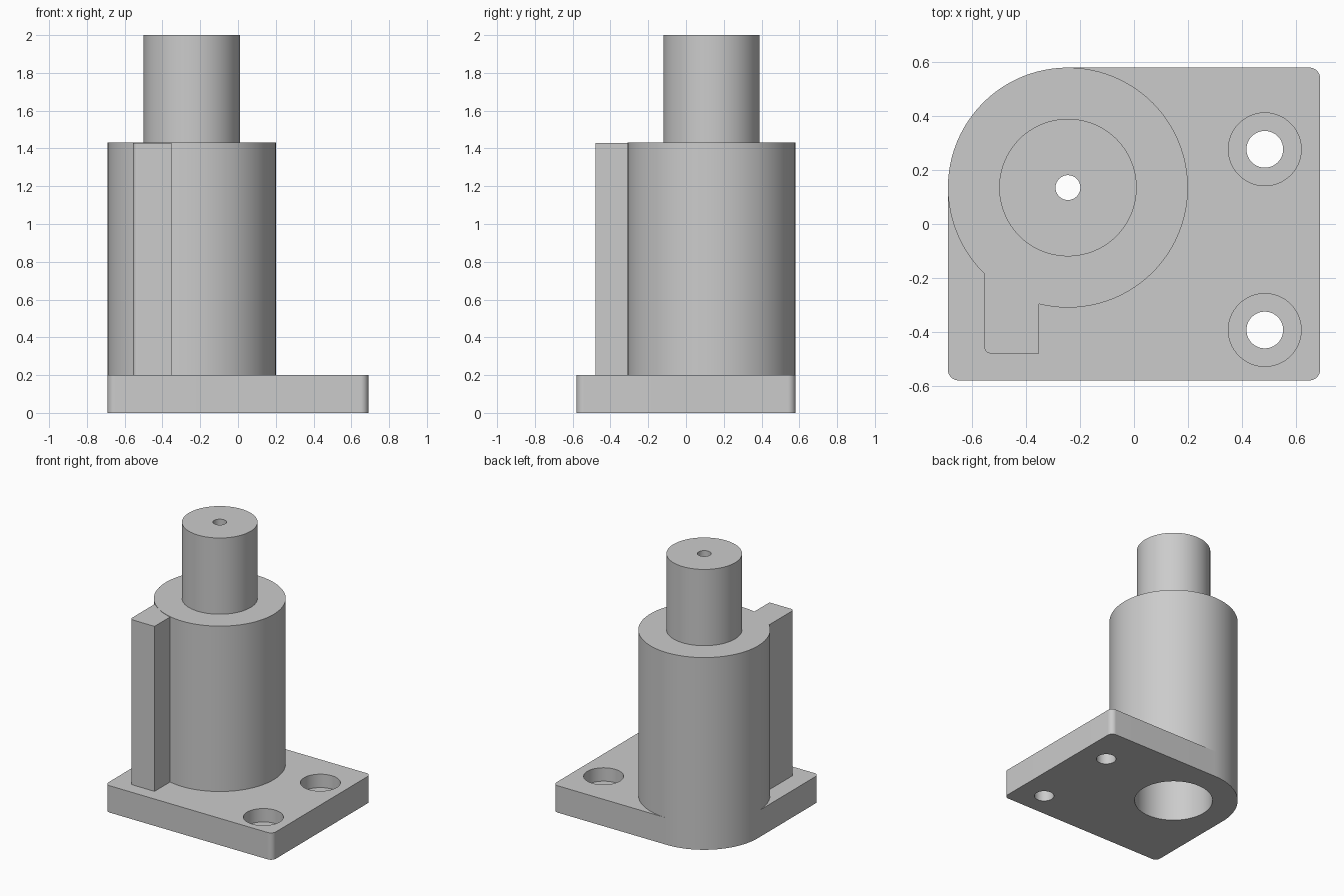
import bpy, bmesh, math
from mathutils import Vector

cube = bpy.data.objects.get("Cube")
if cube:
    bpy.data.objects.remove(cube, do_unlink=True)

SEGMENTS = 96
AXIS = Vector((-0.245, 0.135, 0))      # centre line of the column
BODY_R, BORE_R = 0.445, 0.27
PLATE_TOP, BODY_TOP = 0.2, 1.432

steel = bpy.data.materials.new("grey steel")
steel.use_nodes = True
grey = (0.6, 0.6, 0.6, 1)
steel.diffuse_color = grey
steel.node_tree.nodes["Principled BSDF"].inputs["Base Color"].default_value = grey


def finish(name, bm):
    bmesh.ops.recalc_face_normals(bm, faces=bm.faces)
    mesh = bpy.data.meshes.new(name)
    bm.to_mesh(mesh)
    bm.free()
    mesh.materials.append(steel)
    obj = bpy.data.objects.new(name, mesh)
    bpy.context.collection.objects.link(obj)
    return obj


def rounded_prism(name, corners, z0, z1):
    """Extrude a rectangle given as counter-clockwise (x, y, radius) corners from lower left."""
    bm = bmesh.new()
    verts = []
    for i, (x, y, r) in enumerate(corners):
        sx, sy = ((1, 1), (-1, 1), (-1, -1), (1, -1))[i]
        steps = SEGMENTS // 4 if r else 0
        for k in range(steps + 1):
            a = math.pi + i * math.pi / 2 + (k / steps * math.pi / 2 if steps else 0)
            verts.append(bm.verts.new((x + r * (sx + math.cos(a)), y + r * (sy + math.sin(a)), z0)))
    base = bm.faces.new(verts)
    top = bmesh.ops.extrude_face_region(bm, geom=[base], use_keep_orig=True)["geom"]
    bmesh.ops.translate(bm, vec=(0, 0, z1 - z0),
                        verts=[v for v in top if isinstance(v, bmesh.types.BMVert)])
    return finish(name, bm)


def lathe(name, profile, centre):
    """Revolve (radius, z) points about a vertical axis."""
    bm = bmesh.new()
    rings = [[bm.verts.new((centre[0] + r * math.cos(math.tau * k / SEGMENTS),
                            centre[1] + r * math.sin(math.tau * k / SEGMENTS), z))
              for k in range(SEGMENTS)] for r, z in profile]
    for low, high in zip(rings, rings[1:]):
        for k in range(SEGMENTS):
            n = (k + 1) % SEGMENTS
            bm.faces.new((low[k], low[n], high[n], high[k]))
    return finish(name, bm), rings


def cut_hole(target, centre, radius, z0, z1):
    bm = bmesh.new()
    bmesh.ops.create_cone(bm, cap_ends=True, segments=SEGMENTS, radius1=radius,
                          radius2=radius, depth=z1 - z0)
    bmesh.ops.translate(bm, vec=(centre[0], centre[1], (z0 + z1) / 2), verts=bm.verts)
    cutter = finish("hole_cutter", bm)
    cutter.hide_render = True
    mod = target.modifiers.new("hole", 'BOOLEAN')
    mod.operation, mod.solver, mod.object = 'DIFFERENCE', 'EXACT', cutter
    bpy.context.view_layer.objects.active = target
    bpy.ops.object.modifier_apply(modifier=mod.name)
    bpy.data.objects.remove(cutter, do_unlink=True)


# Base plate, with one corner following the column
plate = rounded_prism("base_plate", [(-0.69, -0.58, 0.04), (0.69, -0.58, 0.04),
                                     (0.69, 0.58, 0.04), (-0.69, 0.58, BODY_R)], 0, PLATE_TOP)
cut_hole(plate, AXIS, BORE_R, -0.1, 0.3)

# Counterbored screw holes
for y in (0.277, -0.393):
    cut_hole(plate, (0.485, y), 0.068, -0.1, 0.3)
    cut_hole(plate, (0.485, y), 0.135, 0.1, 0.3)

# Hollow column with narrower stem and a small through hole
column, _ = lathe("column", [(BORE_R, PLATE_TOP), (BODY_R, PLATE_TOP), (BODY_R, BODY_TOP),
                             (0.255, BODY_TOP), (0.255, 2), (0.046, 2), (0.046, 1.2),
                             (BORE_R, 1.2), (BORE_R, PLATE_TOP)], AXIS)

# Upright rib on the front of the column
rib = rounded_prism("side_rib", [(-0.555, -0.48, 0.025), (-0.352, -0.48, 0),
                                 (-0.352, -0.15, 0), (-0.555, -0.15, 0)],
                    PLATE_TOP, BODY_TOP - 0.003)

# Smooth the round walls, keep edges sharp
bpy.ops.object.select_all(action='DESELECT')
for obj in (plate, column, rib):
    obj.select_set(True)
bpy.context.view_layer.objects.active = column
bpy.ops.object.shade_smooth_by_angle(angle=math.radians(30))
